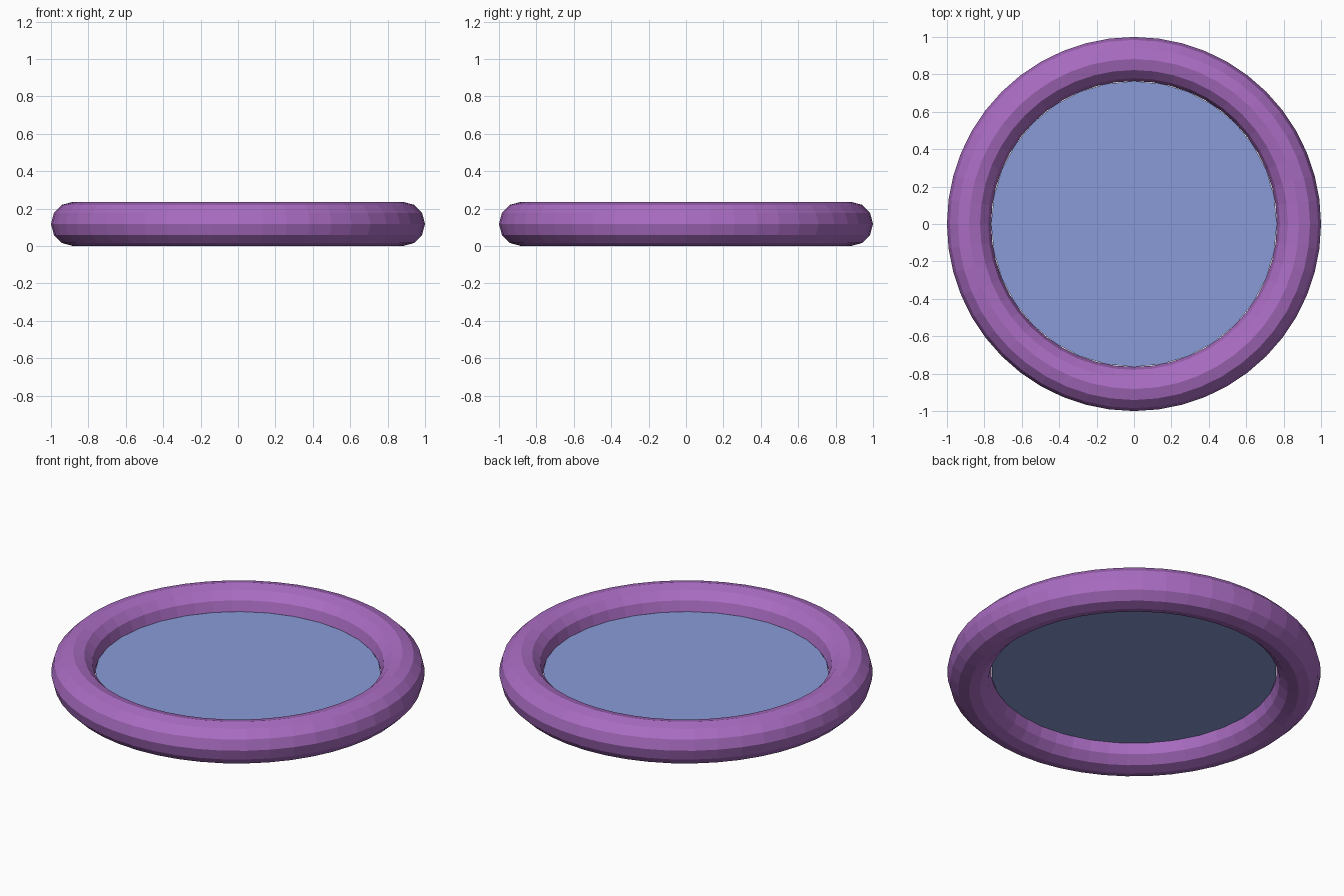
import bpy

if "Cube" in bpy.data.objects:
    bpy.data.objects.remove(bpy.data.objects["Cube"])

R, r = 0.882, 0.118  # ring radius and tube radius


def paint(obj, name, color):
    mat = bpy.data.materials.new(name)
    mat.diffuse_color = color
    mat.use_nodes = True
    mat.node_tree.nodes["Principled BSDF"].inputs["Base Color"].default_value = mat.diffuse_color
    obj.data.materials.append(mat)


# Faceted inflatable ring
bpy.ops.mesh.primitive_torus_add(major_radius=R, minor_radius=r,
                                 major_segments=48, minor_segments=12,
                                 location=(0, 0, r))
ring = bpy.context.object
ring.name = "ring"
paint(ring, "purple", (0.40, 0.15, 0.54, 1))

# Flat disc filling the hole at mid height
bpy.ops.mesh.primitive_circle_add(vertices=32, radius=R - r, fill_type='NGON',
                                  location=(0, 0, r))
disc = bpy.context.object
disc.name = "disc"
paint(disc, "blue", (0.25, 0.33, 0.68, 1))
